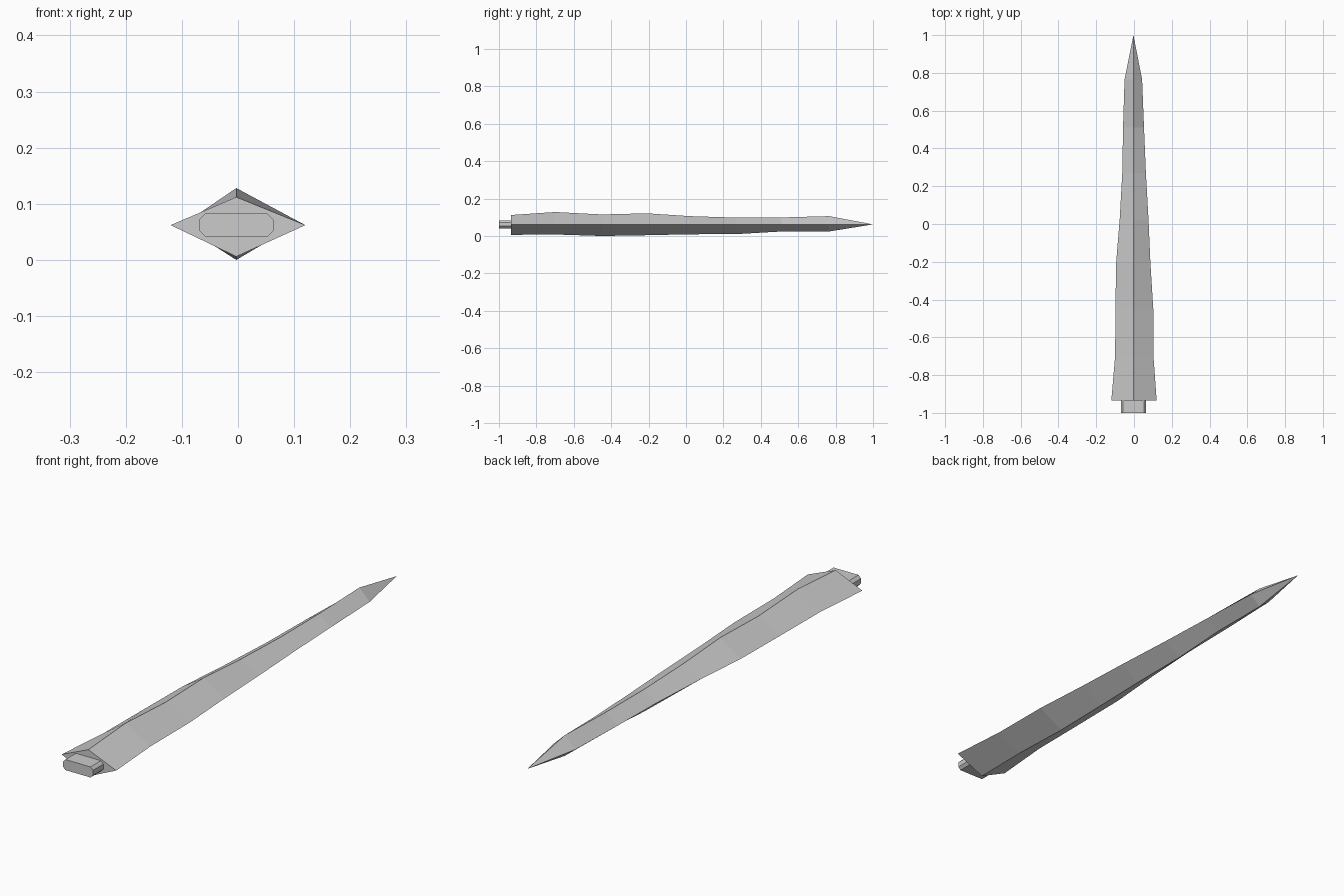
import bpy, bmesh

if "Cube" in bpy.data.objects:
    bpy.data.objects.remove(bpy.data.objects["Cube"])

steel = bpy.data.materials.new("grey steel")
steel.diffuse_color = (0.6, 0.6, 0.6, 1)
steel.use_nodes = True
steel.node_tree.nodes["Principled BSDF"].inputs["Base Color"].default_value = steel.diffuse_color


def loft(name, rings, tip=None):
    """Skin equal-length rings (front to back), closing with a cap or a point."""
    bm = bmesh.new()
    loops = [[bm.verts.new(p) for p in ring] for ring in rings]
    n = len(loops[0])
    for a, b in zip(loops, loops[1:]):
        for i in range(n):
            j = (i + 1) % n
            bm.faces.new((a[i], a[j], b[j], b[i]))
    bm.faces.new(loops[0])
    last = loops[-1]
    if tip:
        t = bm.verts.new(tip)
        for i in range(n):
            bm.faces.new((last[i], last[(i + 1) % n], t))
    else:
        bm.faces.new(last)
    bmesh.ops.recalc_face_normals(bm, faces=bm.faces)
    mesh = bpy.data.meshes.new(name)
    bm.to_mesh(mesh)
    bm.free()
    mesh.materials.append(steel)
    obj = bpy.data.objects.new(name, mesh)
    bpy.context.collection.objects.link(obj)
    return obj


MID_X, MID_Z = -0.003, 0.062

# blade: chipped diamond section; y, left edge, right edge, top ridge, bottom ridge
stations = [
    (-0.935, -0.120, 0.120, 0.112, 0.006),
    (-0.700, -0.100, 0.103, 0.128, 0.008),
    (-0.450, -0.098, 0.102, 0.115, 0.000),
    (-0.210, -0.095, 0.087, 0.121, 0.004),
    (0.020, -0.076, 0.077, 0.106, 0.009),
    (0.270, -0.062, 0.063, 0.098, 0.010),
    (0.510, -0.058, 0.053, 0.099, 0.024),
    (0.765, -0.050, 0.043, 0.106, 0.024),
]
loft("blade",
     [[(l, y, MID_Z), (MID_X, y, b), (r, y, MID_Z), (MID_X, y, t)]
      for y, l, r, t, b in stations],
     tip=(MID_X, 1.0, MID_Z))

# tang: short flat bar with chamfered corners
w, h, c = 0.066, 0.021, 0.011
corners = [(w, h - c), (w - c, h), (c - w, h), (-w, h - c),
           (-w, c - h), (c - w, -h), (w - c, -h), (w, c - h)]
loft("tang", [[(MID_X + x, y, MID_Z + z) for x, z in corners]
              for y in (-1.0, -0.93)])
